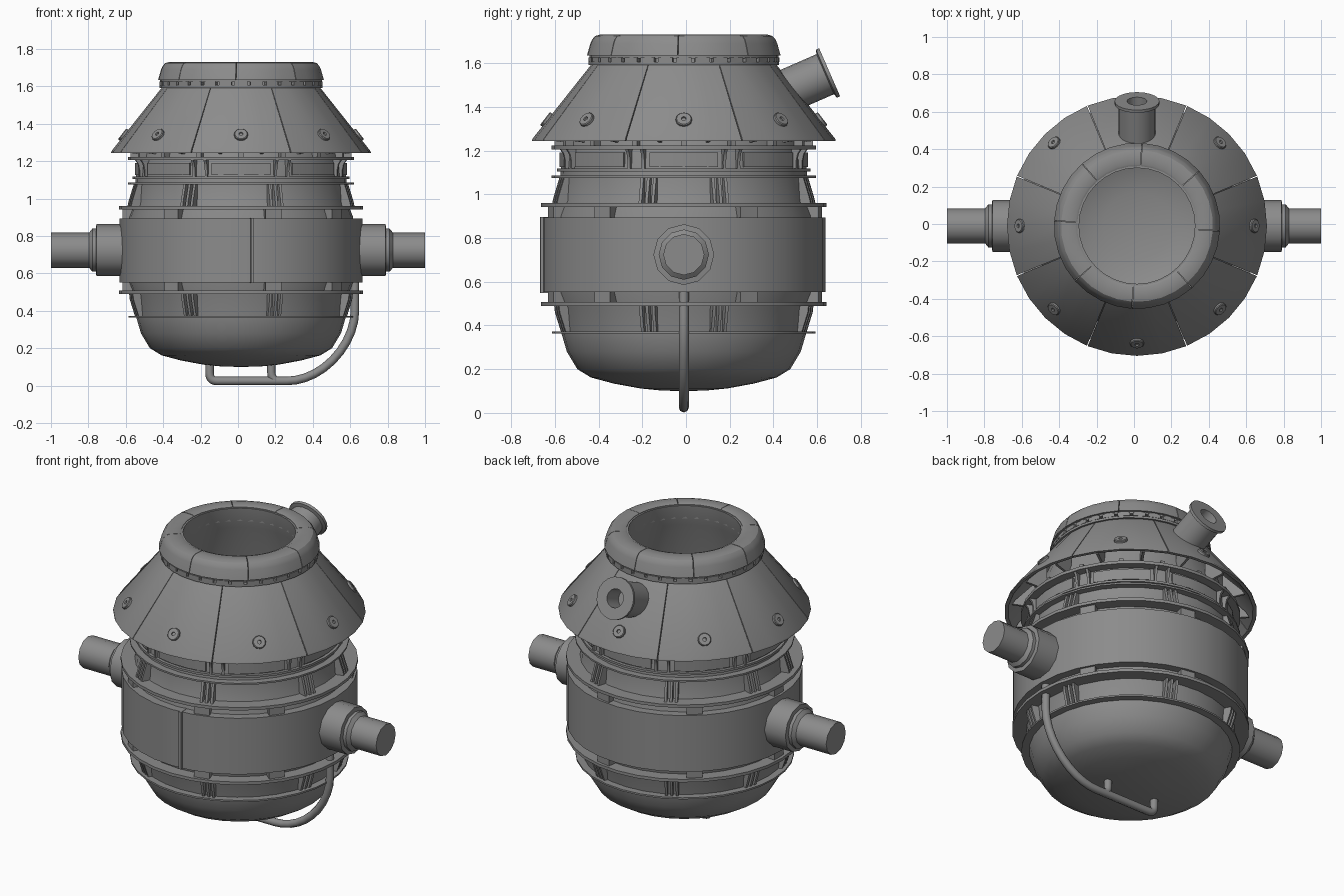
import bpy, bmesh, math
from mathutils import Vector, Matrix

if "Cube" in bpy.data.objects:
    bpy.data.objects.remove(bpy.data.objects["Cube"])

CX, CY = 0.016, -0.01          # vessel axis
TAU = 2 * math.pi
R = math.radians

# Dark grey steel
STEEL = bpy.data.materials.new("dark_steel")
STEEL.diffuse_color = (.26, .26, .26, 1)
STEEL.use_nodes = True
STEEL.node_tree.nodes["Principled BSDF"].inputs["Base Color"].default_value = STEEL.diffuse_color


def place(name, data, x):
    data.materials.append(STEEL)
    ob = bpy.data.objects.new(name, data)
    ob.location = (x, CY, 0)
    bpy.context.collection.objects.link(ob)
    return ob


def finish(name, bm, angle=30):
    bmesh.ops.remove_doubles(bm, verts=bm.verts, dist=1e-5)
    bmesh.ops.recalc_face_normals(bm, faces=bm.faces)
    me = bpy.data.meshes.new(name)
    bm.to_mesh(me)
    bm.free()
    me.shade_smooth()
    me.set_sharp_from_angle(angle=R(angle))
    return place(name, me, CX)


def add_sweep(bm, profile, a0=0, a1=TAU, n=32, closed=True, mat=None):
    """Revolve an (r, z) profile about z, fully or through a sector with end caps."""
    full = abs(a1 - a0 - TAU) < 1e-6
    rows = []
    for i in range(n if full else n + 1):
        a = a0 + (a1 - a0) * i / n
        pts = [Vector((r * math.cos(a), r * math.sin(a), z)) for r, z in profile]
        rows.append([bm.verts.new(mat @ p if mat else p) for p in pts])
    m = len(profile)
    for i in range(n):
        p, q = rows[i], rows[(i + 1) % len(rows)]
        for j in range(m if closed else m - 1):
            k = (j + 1) % m
            bm.faces.new((p[j], q[j], q[k], p[k]))
    if not full:
        bm.faces.new(rows[0])
        bm.faces.new(rows[-1][::-1])


def rect(r0, r1, z0, z1):
    return [(r0, z0), (r1, z0), (r1, z1), (r0, z1)]


def ring(name, profile, n=32, mat=None, closed=True, angle=30):
    bm = bmesh.new()
    add_sweep(bm, profile, n=n, mat=mat, closed=closed)
    return finish(name, bm, angle)


def sectors(name, profile, centres, half, n):
    bm = bmesh.new()
    for c in centres:
        add_sweep(bm, profile, R(c - half), R(c + half), n)
    return finish(name, bm)


def plates(name, profile, angles, thick, offsets=(0,)):
    """Flat radial gussets from an (r, z) outline."""
    bm = bmesh.new()
    for a in angles:
        rot = Matrix.Rotation(R(a), 3, 'Z')
        for o in offsets:
            s = [[bm.verts.new(rot @ Vector((r, o + d, z))) for r, z in profile]
                 for d in (-thick / 2, thick / 2)]
            bm.faces.new(s[0])
            bm.faces.new(s[1][::-1])
            for j in range(len(profile)):
                k = (j + 1) % len(profile)
                bm.faces.new((s[0][j], s[0][k], s[1][k], s[1][j]))
    return finish(name, bm)


def aim(pos, direction):
    return Matrix.Translation(pos) @ Vector(direction).to_track_quat('Z', 'Y').to_matrix().to_4x4()


def pipe(name, pts, radius):
    cu = bpy.data.curves.new(name, 'CURVE')
    cu.dimensions = '3D'
    cu.bevel_depth = radius
    cu.bevel_resolution = 2
    cu.use_fill_caps = True
    cu.resolution_u = 5
    sp = cu.splines.new('BEZIER')
    sp.bezier_points.add(len(pts) - 1)
    for b, (x, z, dx, dz) in zip(sp.bezier_points, pts):
        b.co = (x, 0, z)
        b.handle_left = (x - dx, 0, z - dz)
        b.handle_right = (x + dx, 0, z + dz)
    place(name, cu, 0)


# Hollow vessel shell: outside from the bottom up, then down the inner lining
ring("vessel_shell", [
    (0, .10), (.1, .102), (.2, .112), (.32, .134), (.425, .162), (.487, .20), (.535, .28), (.56, .365),
    (.57, .48), (.60, .55), (.60, .90), (.572, .97), (.565, 1.08), (.55, 1.25), (.41, 1.585), (.41, 1.65),
    (.33, 1.65), (.33, 1.722), (.31, 1.722), (.325, 1.60), (.50, 1.2), (.50, .45), (.46, .30), (.36, .22),
    (.18, .18), (0, .17)], closed=False, angle=48)

# Rounded mouth lip in eight segments
lip = [(.32, 1.64), (.32, 1.725), (.33, 1.73), (.385, 1.73), (.406, 1.724),
       (.42, 1.708), (.428, 1.69), (.444, 1.634), (.40, 1.634)]
sectors("mouth_lip", lip, [-3.5 + 22.5 + 45 * i for i in range(8)], 22.3, 4)
ring("lip_flange", rect(.38, .432, 1.622, 1.636))
ring("hood_top_flange", rect(.38, .436, 1.592, 1.606))
sectors("lip_clamps", rect(.38, .438, 1.604, 1.626), [360 / 32 * i for i in range(32)], 4.5, 1)

# Conical hood panels with narrow gaps
hood = [(.418, 1.60), (.693, 1.253), (.695, 1.243), (.675, 1.243), (.40, 1.59)]
sectors("hood_panels", hood, [45 * i for i in range(8)], 22.3, 4)
plates("hood_gussets", [(.53, 1.235), (.655, 1.25), (.64, 1.275), (.53, 1.39)],
       [11.25 + 22.5 * i for i in range(16)], .014)

# Washer-like bosses on the hood
bm = bmesh.new()
for i in range(8):
    a = R(45 * i)
    d = Vector((.79 * math.cos(a), .79 * math.sin(a), .61))
    p = Vector((.624 * math.cos(a), .624 * math.sin(a), 1.338))
    add_sweep(bm, [(0, -.01), (.037, -.01), (.037, .010), (.033, .014), (.011, .014), (.010, .006), (0, .006)],
              n=12, closed=False, mat=aim(p, d))
finish("hood_bosses", bm)

# Horizontal stiffening rings
for name, r, z0, z1 in [("neck_ring_top", .605, 1.205, 1.223), ("neck_ring_mid", .58, 1.105, 1.118),
                        ("upper_fin_ring", .605, 1.075, 1.085), ("upper_main_ring", .653, .942, .96),
                        ("lower_main_ring", .653, .49, .508), ("lower_fin_ring", .602, .363, .373)]:
    ring(name, rect(.54, r, z0, z1))
sectors("neck_spacers", rect(.54, .592, 1.22, 1.243), [22.5 * i for i in range(16)], 1.2, 1)

# Neck panels and curved ribs between the neck rings
sectors("neck_panels", rect(.54, .570, 1.125, 1.19), [-90 + 45 * i for i in range(8)], 16, 3)
plates("neck_ribs", [(.54, 1.115), (.575, 1.115), (.574, 1.15), (.582, 1.185), (.598, 1.207), (.54, 1.207)],
       [s + 45 * i for i in range(8) for s in (-19, 19)], .014)

# Triple fins above and below the central band
fin_angles = [s * a for a in (16, 72, 118, 164) for s in (1, -1)]
plates("upper_fins", [(.54, .955), (.622, .955), (.615, .985), (.585, 1.08), (.54, 1.08)],
       fin_angles, .014, (-.03, 0, .03))
plates("lower_fins", [(.53, .368), (.578, .368), (.608, .46), (.612, .495), (.53, .495)],
       fin_angles, .014, (-.03, 0, .03))

# Central trunnion band with its seam rib and spacer blocks
ring("trunnion_band", rect(.585, .649, .552, .893))
plates("band_seam", [(.60, .549), (.66, .549), (.66, .896), (.60, .896)], [-84.7], .016)
spacers = [234, 286, 324, 28, 80, 130, 180]
sectors("upper_band_spacers", rect(.56, .635, .885, .95), spacers, 4, 1)
sectors("lower_band_spacers", rect(.56, .635, .50, .56), spacers, 4, 1)

# Trunnions on both sides, twelve-sided
tr = [(0, .56), (.139, .56), (.139, .773), (.115, .776), (.115, .795), (.094, .812), (.094, 1), (0, 1)]
for name, s in (("trunnion_right", 1), ("trunnion_left", -1)):
    prof = [(r, z - CX * s if z == 1 else z) for r, z in tr]
    ring(name, prof, n=12, mat=aim((0, 0, .724), (s, 0, 0)), closed=False, angle=35)

# Tap spout at the back of the hood
ring("tap_spout", [(0, -.17), (.10, -.23), (.10, -.022), (.12, -.016), (.12, 0), (.053, 0), (.053, -.12), (0, -.12)],
     n=20, mat=aim(Vector((0, .667, 1.558)), (0, .916, .40)), closed=False)

# Gas pipe running under the bowl, with one branch
pipe("bottom_pipe", [(.625, .60, 0, -.05), (.625, .40, 0, -.09), (.505, .135, -.075, -.075),
                     (.26, .025, -.08, 0), (-.11, .025, -.03, 0), (-.152, .068, 0, .03),
                     (-.152, .14, 0, .02)], .023)
pipe("pipe_branch", [(.225, .025, -.03, 0), (.178, .07, 0, .03), (.178, .14, 0, .02)], .022)
